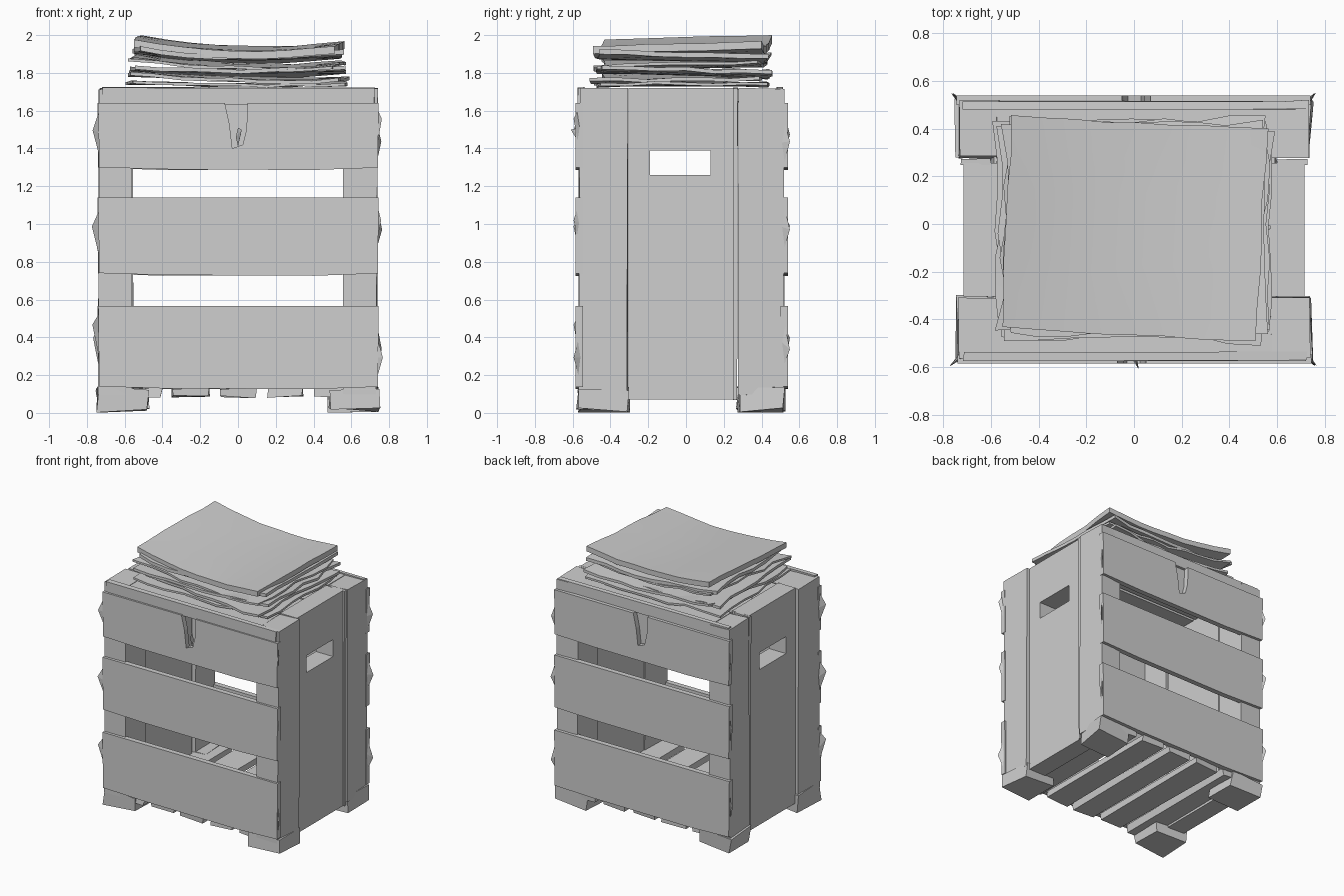
import bpy, bmesh, math, random
from mathutils import Matrix, Vector

random.seed(4)
if "Cube" in bpy.data.objects:
    bpy.data.objects.remove(bpy.data.objects["Cube"])

grey = bpy.data.materials.new("plain_grey")
grey.use_nodes = True
GREY = (0.62, 0.62, 0.62, 1)
grey.diffuse_color = GREY
grey.node_tree.nodes["Principled BSDF"].inputs["Base Color"].default_value = GREY


def finish(name, bm):
    bmesh.ops.recalc_face_normals(bm, faces=bm.faces)
    mesh = bpy.data.meshes.new(name)
    bm.to_mesh(mesh)
    bm.free()
    mesh.materials.append(grey)
    obj = bpy.data.objects.new(name, mesh)
    bpy.context.collection.objects.link(obj)
    return obj


def box(name, x, y, z, wobble=0.0):
    """Box between value pairs; wobble loosens its corners."""
    bm = bmesh.new()
    bmesh.ops.create_cube(bm, size=1)
    for v in bm.verts:
        v.co = Vector([r[0] if c < 0 else r[1] for c, r in zip(v.co, (x, y, z))])
        v.co += Vector([random.uniform(-wobble, wobble) for _ in range(3)])
    return finish(name, bm)


def prism(name, outline, y0, y1):
    """Outline in x and z pushed through the thickness y0 to y1."""
    bm = bmesh.new()
    face = bm.faces.new([bm.verts.new((x, y0, z)) for x, z in outline])
    grown = bmesh.ops.extrude_face_region(bm, geom=[face])["geom"]
    for v in grown:
        if isinstance(v, bmesh.types.BMVert):
            v.co.y = y1
    return finish(name, bm)


def splinter(name, root, tip, width):
    """Thin pointed chip of wood standing along z at its root."""
    bm = bmesh.new()
    a, t = Vector(root), Vector(tip)
    side = (t - a).cross(Vector((0, 0, 1))).normalized() * 0.012
    up = Vector((0, 0, width))
    base = [bm.verts.new(p) for p in (a - up, a + side, a + up, a - side)]
    point = bm.verts.new(t)
    bm.faces.new(base)
    for i in range(4):
        bm.faces.new((base[i], base[(i + 1) % 4], point))
    finish(name, bm)


# Corner posts and feet
for fb, (y0, y1) in {"front": (-0.565, -0.31), "back": (0.28, 0.515)}.items():
    for side, s in (("left", 1), ("right", -1)):
        xs = sorted((s * 0.56, s * 0.735))
        box(f"{fb}_{side}_post", xs, (y0, y1), (0.1, 1.715), 0.006)
        box(f"{fb}_{side}_foot", sorted((s * 0.48, s * 0.74)), (y0 - 0.005, y1), (0.015, 0.13), 0.014)

# Side panels with a hand hole
for side, s in (("left", 1), ("right", -1)):
    panel = box(f"{side}_panel", sorted((s * 0.57, s * 0.715)), (-0.305, 0.255), (0.07, 1.72))
    cutter = prism(f"{side}_hole_cutter", [(s * 0.4, 1.26), (s * 0.9, 1.26), (s * 0.9, 1.39), (s * 0.4, 1.39)],
                   -0.19, 0.13)
    cutter.hide_render = True
    cutter.hide_set(True)
    cut = panel.modifiers.new("hand_hole", "BOOLEAN")
    cut.object = cutter
    cut.solver = "EXACT"
    box(f"{side}_panel_edge", sorted((s * 0.60, s * 0.725)), (0.25, 0.272), (0.07, 1.72), 0.003)

# Front and back slats, the top ones with a broken notch
NOTCH = [(0.05, 1.64), (0.045, 1.50), (0.025, 1.42), (-0.03, 1.40), (-0.045, 1.53), (-0.07, 1.64)]
for fb, ys, s in (("front", (-0.585, -0.545), 1), ("back", (0.54, 0.50), -1)):
    for level, (z0, z1) in {"lower": (0.13, 0.565), "middle": (0.73, 1.14), "upper": (1.29, 1.64)}.items():
        edge = [(-0.74, z1), (-0.735, z0 + 0.01), (-0.4, z0), (0.4, z0 - 0.004), (0.74, z0 + 0.008), (0.745, z1)]
        if level == "upper":
            edge += NOTCH
        prism(f"{fb}_{level}_slat", [(s * x, z) for x, z in edge], *ys)
        # Raised, split ends of the slat
        for e in (-1, 1):
            zc = random.uniform(z0 + 0.14, z1 - 0.14)
            out = random.uniform(0.755, 0.775)
            splinter(f"{fb}_{level}_end_chip", (e * 0.725, ys[0] + s * 0.03, zc),
                     (e * out, ys[0] - s * 0.01, zc + random.uniform(-0.08, 0.08)), 0.15)

# Bent chip in the front notch, and the torn flap folded into the back notch
splinter("notch_chip", (0.0, -0.555, 1.46), (0.02, -0.61, 1.50), 0.05)
prism("back_notch_flap", [(-0.28, 1.64), (0.13, 1.64), (0.13, 1.34), (-0.28, 1.34)], 0.475, 0.498)

# Floor boards running front to back
for i in range(5):
    x = -0.5 + i * 0.25
    box("floor_board", (x - 0.095, x + 0.095), (-0.56, 0.51), (0.085, 0.13), 0.008)

# Lid boards
for y0, y1 in ((-0.55, -0.31), (-0.295, -0.02), (-0.005, 0.26), (0.275, 0.505)):
    box("lid_board", (-0.575, 0.575), (y0, y1), (1.645, 1.712), 0.004)
for y in (-0.56, 0.495):
    box("lid_trim", (-0.715, 0.725), (y - 0.012, y + 0.02), (1.635, 1.722), 0.005)


def sheet(name, z, half, thick, turn, sag, tilt, ragged):
    """Curled, slightly turned sheet of the pile; tilt is its slope in x and y."""
    bm = bmesh.new()
    bmesh.ops.create_grid(bm, x_segments=8, y_segments=6, size=1)
    rot = Matrix.Rotation(math.radians(turn), 3, "Z")
    for v in bm.verts:
        u, w = v.co.x, v.co.y
        h = z + sag * (u - 0.2) ** 2 + tilt[0] * u + tilt[1] * w
        flat = rot @ Vector((u * half[0], w * half[1], 0))
        if max(abs(u), abs(w)) > 0.99:
            flat *= 1 + random.uniform(-ragged, ragged)
            h += random.uniform(-ragged, ragged) * 0.25
        v.co = (flat.x, flat.y - 0.02, h)
    # Bottom skin and rim
    grown = bmesh.ops.extrude_face_region(bm, geom=bm.faces[:], use_keep_orig=True)["geom"]
    for v in grown:
        if isinstance(v, bmesh.types.BMVert):
            v.co.z -= thick
    obj = finish(name, bm)
    for o in bpy.context.selected_objects:
        o.select_set(False)
    bpy.context.view_layer.objects.active = obj
    obj.select_set(True)
    bpy.ops.object.shade_smooth_by_angle(angle=math.radians(35))


# Pile of sheets on the lid
sheet("bottom_sheet", 1.743, (0.57, 0.45), 0.015, 1, 0.01, (0, 0), 0.03)
sheet("second_sheet", 1.775, (0.55, 0.44), 0.018, -4, 0.015, (-0.012, 0.008), 0.04)
sheet("third_sheet", 1.805, (0.56, 0.45), 0.02, 2, 0.022, (0.008, -0.014), 0.03)
sheet("fourth_sheet", 1.838, (0.54, 0.44), 0.015, -3, 0.03, (-0.008, 0.01), 0.04)
sheet("fifth_sheet", 1.885, (0.54, 0.44), 0.025, 1, 0.035, (0.005, -0.008), 0.03)
sheet("top_sheet", 1.928, (0.535, 0.445), 0.04, -3, 0.042, (0, 0.012), 0.012)
